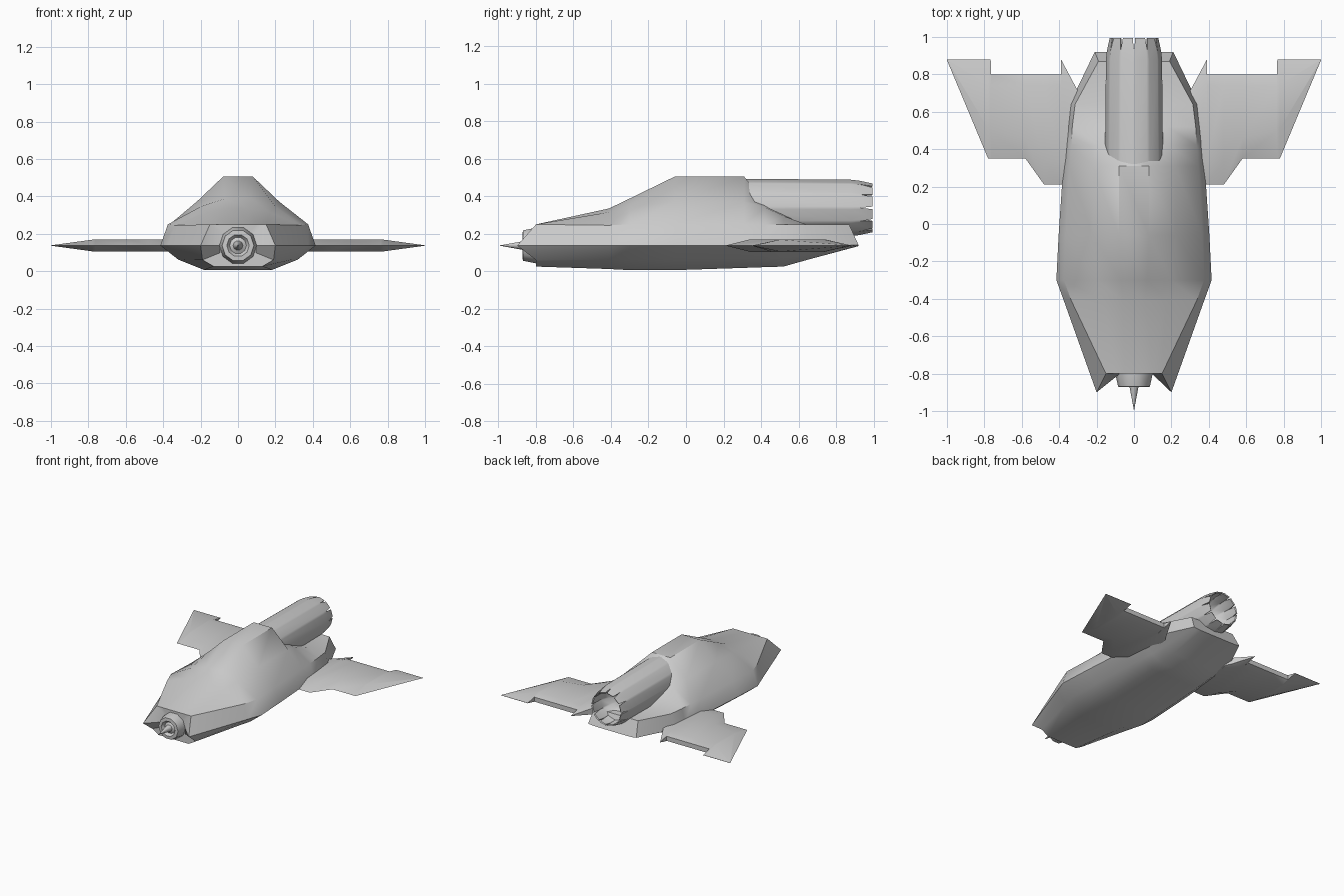
import bpy, bmesh
from math import cos, sin, radians, pi

if "Cube" in bpy.data.objects:
    bpy.data.objects.remove(bpy.data.objects["Cube"])


def loft(name, rings, cap_start=True, cap_end=True, mirror=False, angle=40):
    """Skin a list of equal-length closed rings."""
    bm = bmesh.new()
    vs = [[bm.verts.new(p) for p in r] for r in rings]
    n = len(rings[0])
    for a, b in zip(vs, vs[1:]):
        for i in range(n):
            j = (i + 1) % n
            bm.faces.new((a[i], a[j], b[j], b[i]))
    if cap_start:
        bm.faces.new(vs[0])
    if cap_end:
        bm.faces.new(vs[-1])
    bmesh.ops.remove_doubles(bm, verts=bm.verts, dist=1e-5)
    bmesh.ops.recalc_face_normals(bm, faces=bm.faces)
    me = bpy.data.meshes.new(name)
    bm.to_mesh(me)
    bm.free()
    ob = bpy.data.objects.new(name, me)
    bpy.context.collection.objects.link(ob)
    if mirror:
        m = ob.modifiers.new("Mirror", 'MIRROR')
        m.use_mirror_merge = False
    bpy.ops.object.select_all(action='DESELECT')
    ob.select_set(True)
    bpy.context.view_layer.objects.active = ob
    bpy.ops.object.shade_smooth_by_angle(angle=radians(angle))
    return ob


# Fuselage: half sections, bottom edge -> chine -> mid -> shoulder -> upper -> top
MID = 0.137
stations = [
    (-0.80, [(.13, .025), (.19, .06), (.20, MID), (.15, .25), (.10, .25), (.05, .25)]),
    (-0.41, [(.17, .012), (.29, .062), (.375, MID), (.335, .245), (.17, .315), (.06, .335)]),
    (-0.30, [(.18, .006), (.32, .062), (.415, MID), (.375, .25), (.20, .345), (.07, .388)]),
    (-0.06, [(.18, .006), (.31, .064), (.403, MID), (.365, .25), (.22, .372), (.08, .505)]),
    (0.31, [(.18, .018), (.29, .068), (.378, MID), (.345, .25), (.22, .37), (.08, .505)]),
    (0.42, [(.18, .022), (.28, .068), (.368, MID), (.335, .25), (.19, .34), (.08, .37)]),
    (0.52, [(.18, .025), (.27, .07), (.358, MID), (.33, .25), (.18, .295), (.08, .31)]),
    (0.64, [(.17, .059), (.25, .09), (.345, MID), (.315, .25), (.17, .25), (.08, .25)]),
    (0.92, [(.14, .134), (.18, .136), (.21, .14), (.19, .25), (.12, .25), (.06, .25)]),
]
rings = []
for y, half in stations:
    ring = []
    for k, (x, z) in enumerate(half):
        yy = y
        if y == -0.80 and k == 2:
            yy = -0.90          # swept cheek tips
        if y == 0.92 and k > 2:
            yy = 0.87           # raked tail
        ring.append((x, yy, z))
    rings.append(ring + [(-x, yy, z) for x, yy, z in reversed(ring)])
# recessed nose face
rings.insert(0, [(x * .5, -0.80, MID + (z - MID) * .5) for x, _, z in rings[0]])
loft("fuselage", rings)


# Nose sensor: faceted collar with a spike
def lathe(profile, zc, count):
    return [[(r * sin(2 * pi * (i + .5) / count), y, zc + r * cos(2 * pi * (i + .5) / count))
             for i in range(count)] for r, y in profile]


loft("nose_spike", lathe([(.10, -.72), (.10, -.80), (.085, -.87), (.06, -.872), (.045, -.85),
                          (.026, -.86), (.0005, -.995)], MID, 10))

# Engine: hollow tube with a petalled nozzle
TEETH, ZC = 12, 0.338


def petal_ring(r, y, notch_y=None, notch_r=None):
    pts = []
    for t in range(TEETH):
        for off, notch in ((-12, False), (12, False), (15, True)):
            a = radians(t * 30 + 15 + off)
            rr = notch_r if notch and notch_r else r
            yy = notch_y if notch and notch_y else y
            pts.append((rr * sin(a), yy, ZC + rr * cos(a)))
    return pts


loft("engine", [petal_ring(.156, .25), petal_ring(.15, .88),
                petal_ring(.13, .995, .925, .145), petal_ring(.122, .99, .922, .132),
                petal_ring(.125, .88), petal_ring(.10, .82), petal_ring(.05, .79)])


# Wings: sections along x as (x, leading, front ridge, rear ridge, trailing, half thickness, trailing half thickness)
wing = [
    (.28, .21, .34, .66, .68, .033, .028),
    (.31, .21, .34, .69, .73, .033, .024),
    (.39, .21, .34, .74, .88, .033, .001),
    (.391, .21, .34, .74, .80, .033, .018),
    (.48, .21, .34, .74, .80, .033, .018),
    (.58, .35, .46, .74, .80, .033, .018),
    (.765, .35, .50, .74, .80, .032, .018),
    (.766, .35, .50, .74, .88, .032, .001),
    (.78, .35, .51, .745, .88, .031, .001),
    (1.0, .876, .878, .879, .88, .001, .0005),
]
loft("wing", [[(x, le, MID), (x, f, MID + t), (x, r, MID + t), (x, te, MID + tt),
               (x, te, MID - tt), (x, r, MID - t), (x, f, MID - t)]
              for x, le, f, r, te, t, tt in wing], mirror=True, angle=30)
